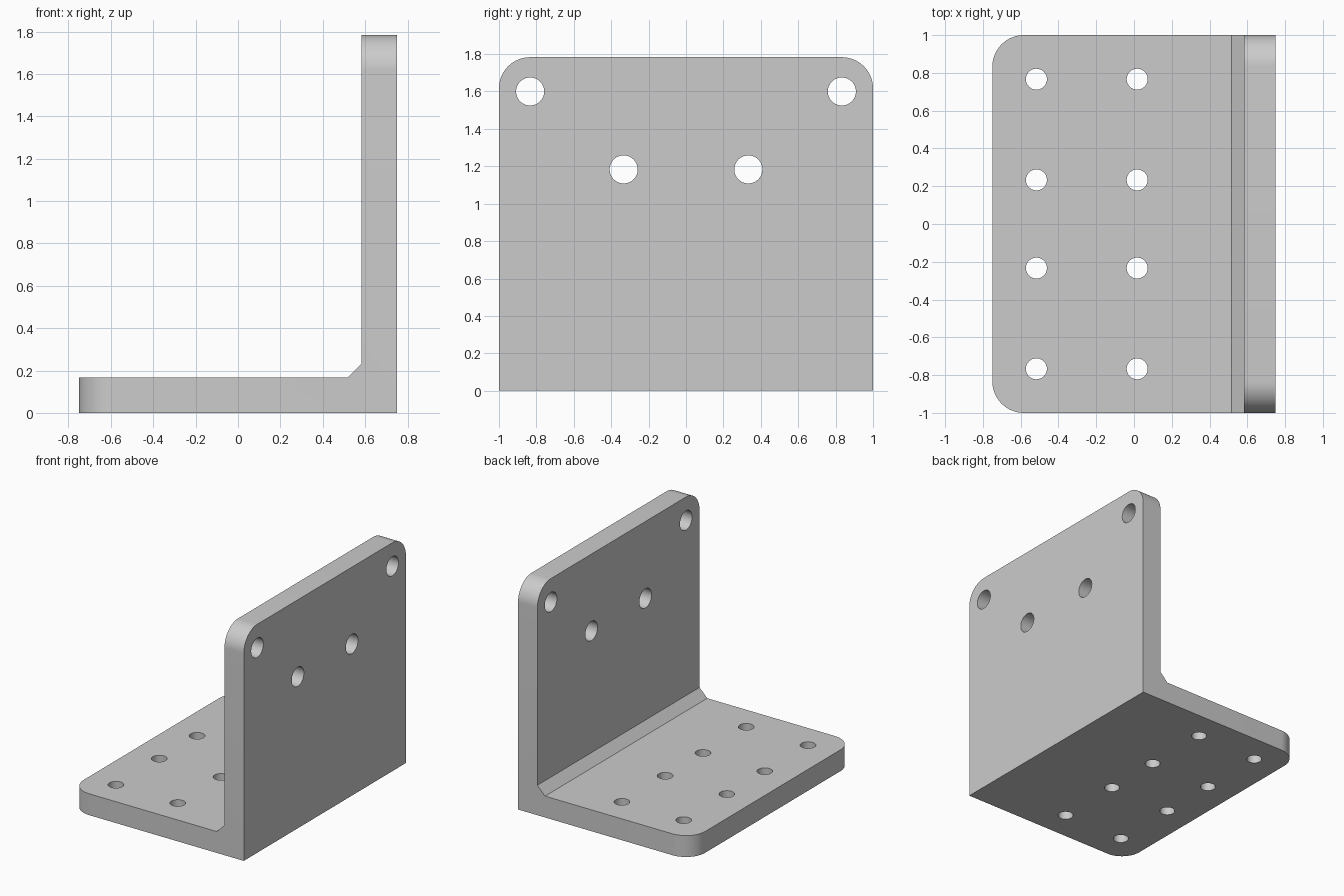
import bpy, bmesh
from math import radians
from mathutils import Matrix

if "Cube" in bpy.data.objects:
    bpy.data.objects.remove(bpy.data.objects["Cube"])

WIDTH, T, HEIGHT = 2.0, 0.1667, 1.7833      # plate width, thickness, wall height
X0, X1 = -0.75, 0.75
CHAMFER, CORNER_R = 0.0667, 0.1667


def make_object(name, bm):
    bmesh.ops.recalc_face_normals(bm, faces=bm.faces)
    mesh = bpy.data.meshes.new(name)
    bm.to_mesh(mesh)
    bm.free()
    obj = bpy.data.objects.new(name, mesh)
    bpy.context.collection.objects.link(obj)
    return obj


# L-shaped profile with a chamfered inner corner, extruded across the width
profile = [(X0, 0), (X1, 0), (X1, HEIGHT), (X1 - T, HEIGHT),
           (X1 - T, T + CHAMFER), (X1 - T - CHAMFER, T), (X0, T)]
bm = bmesh.new()
face = bm.faces.new([bm.verts.new((x, -WIDTH / 2, z)) for x, z in profile])
ext = bmesh.ops.extrude_face_region(bm, geom=[face])
bmesh.ops.translate(bm, vec=(0, WIDTH, 0),
                    verts=[v for v in ext["geom"] if isinstance(v, bmesh.types.BMVert)])


# Round the free corners of the base and the wall
def is_free_corner(edge):
    a, b = (v.co for v in edge.verts)
    if abs(a.y - b.y) > 1e-4:
        return False
    return (max(a.x, b.x) < X0 + 1e-4) or (min(a.z, b.z) > HEIGHT - 1e-4)


bmesh.ops.bevel(bm, geom=[e for e in bm.edges if is_free_corner(e)],
                offset=CORNER_R, offset_type='OFFSET', segments=16,
                profile=0.5, affect='EDGES')
bracket = make_object("angle_bracket", bm)

# Drill cutters: mirrored pairs through the base and the wall
cut = bmesh.new()


def drill(location, radius, rotation=Matrix()):
    bmesh.ops.create_cone(cut, cap_ends=True, segments=48, radius1=radius,
                          radius2=radius, depth=T * 2,
                          matrix=Matrix.Translation(location) @ rotation)


sideways = Matrix.Rotation(radians(90), 4, 'Y')
for side in (-1, 1):
    for x in (-0.5167, 0.0167):
        for y in (0.2333, 0.7667):
            drill((x, side * y, T / 2), 0.0555)
    for y, z in ((0.8333, 1.6), (0.3333, 1.1833)):
        drill((X1 - T / 2, side * y, z), 0.075, sideways)
cutter = make_object("hole_cutter", cut)
cutter.hide_render = True

# Cut the holes, then discard the cutter
mod = bracket.modifiers.new("holes", 'BOOLEAN')
mod.operation = 'DIFFERENCE'
mod.solver = 'EXACT'
mod.object = cutter
bpy.context.view_layer.objects.active = bracket
bracket.select_set(True)
bpy.ops.object.modifier_apply(modifier=mod.name)
bpy.data.objects.remove(cutter)

# Smooth the round surfaces, keep the edges sharp
bpy.ops.object.shade_smooth_by_angle(angle=radians(30))
